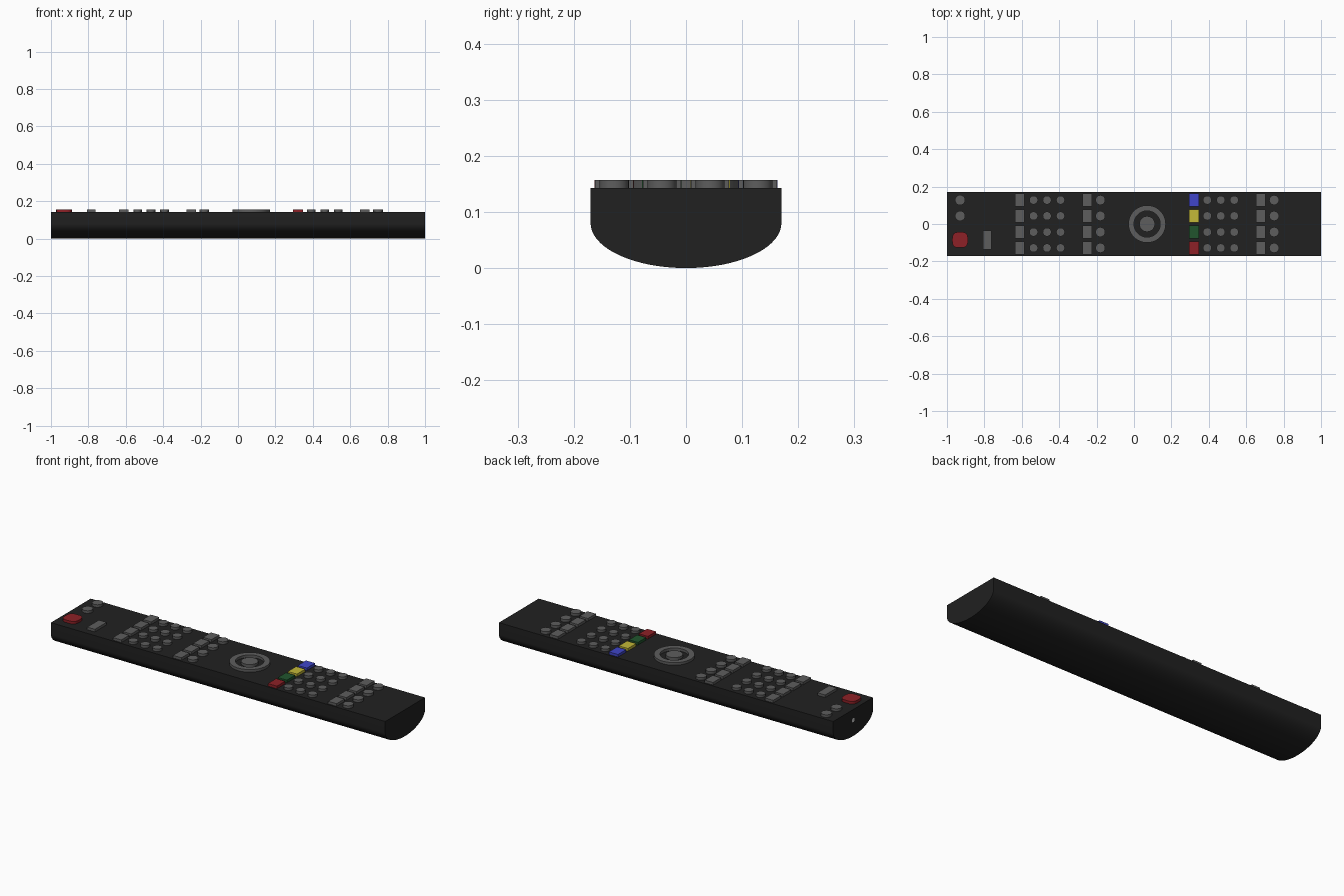
import bpy, bmesh, math

if "Cube" in bpy.data.objects:
    bpy.data.objects.remove(bpy.data.objects["Cube"])

TOP, BTN_TOP, BTN_LOW = 0.143, 0.157, 0.138


def material(name, rgb):
    m = bpy.data.materials.new(name)
    m.diffuse_color = (*rgb, 1)
    m.use_nodes = True
    m.node_tree.nodes["Principled BSDF"].inputs["Base Color"].default_value = m.diffuse_color
    return m


BLACK = material("black_plastic", (0.015, 0.015, 0.015))
GREY = material("grey_rubber", (0.11, 0.11, 0.11))
RED = material("red", (0.27, 0.015, 0.02))
GREEN = material("green", (0.015, 0.09, 0.027))
YELLOW = material("yellow", (0.55, 0.48, 0.04))
BLUE = material("blue", (0.05, 0.06, 0.58))
WHITE = material("white", (0.8, 0.8, 0.8))


def finish(bm, name, mat, smooth=True):
    bmesh.ops.recalc_face_normals(bm, faces=bm.faces)
    me = bpy.data.meshes.new(name)
    bm.to_mesh(me)
    bm.free()
    ob = bpy.data.objects.new(name, me)
    bpy.context.collection.objects.link(ob)
    me.materials.append(mat)
    if smooth:
        bpy.ops.object.select_all(action='DESELECT')
        ob.select_set(True)
        bpy.context.view_layer.objects.active = ob
        bpy.ops.object.shade_smooth_by_angle(angle=math.radians(35))
    return ob


def prism(name, outline, vec, mat, smooth=True):
    """Extrude a closed 3D outline along vec."""
    bm = bmesh.new()
    face = bm.faces.new([bm.verts.new(p) for p in outline])
    ext = bmesh.ops.extrude_face_region(bm, geom=[face], use_keep_orig=True)
    moved = [g for g in ext["geom"] if isinstance(g, bmesh.types.BMVert)]
    bmesh.ops.translate(bm, verts=moved, vec=vec)
    return finish(bm, name, mat, smooth)


def ellipse(x, y, r, n=32, power=1.0):
    """Circle outline; power below 1 makes it squarer."""
    pts = []
    for i in range(n):
        a = math.tau * i / n
        c, s = math.cos(a), math.sin(a)
        pts.append((x + r * math.copysign(abs(c) ** power, c),
                    y + r * math.copysign(abs(s) ** power, s), BTN_LOW))
    return pts


def round_button(name, x, y, r, mat=GREY, power=1.0):
    return prism(name, ellipse(x, y, r, power=power), (0, 0, BTN_TOP - BTN_LOW), mat)


def box_button(name, x, y, w, d, mat=GREY):
    pts = [(x + sx * w / 2, y + sy * d / 2, BTN_LOW)
           for sx, sy in ((-1, -1), (1, -1), (1, 1), (-1, 1))]
    return prism(name, pts, (0, 0, BTN_TOP - BTN_LOW), mat, smooth=False)


# body: flat top, straight upper sides, elliptical underside
N = 40
profile = [(-1, -0.17, TOP)]
profile += [(-1, -0.17 * math.cos(math.pi * i / N), 0.08 - 0.08 * math.sin(math.pi * i / N))
            for i in range(N + 1)]
profile.append((-1, 0.17, TOP))
prism("body", profile, (2, 0, 0), BLACK)

# power end
round_button("power_button", -0.93, -0.085, 0.042, RED, power=0.65)
for y in (0.128, 0.043):
    round_button("mode_button", -0.93, y, 0.027)
box_button("source_button", -0.785, -0.085, 0.046, 0.1)

# button rows across the width
ROWS = (-0.128, -0.043, 0.043, 0.128)
for y, colour in zip(ROWS, (RED, GREEN, YELLOW, BLUE)):
    for x in (-0.61, -0.25, 0.678):
        box_button("square_button", x, y, 0.05, 0.068)
    box_button("colour_button", 0.32, y, 0.054, 0.07, colour)
    for start in (-0.537, 0.392):
        for i in range(3):
            round_button("number_button", start + 0.072 * i, y, 0.023)
    for x in (-0.18, 0.749):
        round_button("function_button", x, y, 0.026)

# navigation ring and centre button
bm = bmesh.new()
loops = [[bm.verts.new((0.07 + r * math.cos(math.tau * i / 48), r * math.sin(math.tau * i / 48), z))
          for i in range(48)]
         for r, z in ((0.1, BTN_LOW), (0.1, BTN_TOP), (0.07, BTN_TOP), (0.07, BTN_LOW))]
for k in range(4):
    a, b = loops[k], loops[(k + 1) % 4]
    for i in range(48):
        j = (i + 1) % 48
        bm.faces.new((a[i], a[j], b[j], b[i]))
finish(bm, "navigation_ring", GREY)
round_button("ok_button", 0.07, 0, 0.042)

# infrared emitter in the end face
emitter = [(-1.001, 0.011 * math.cos(math.tau * i / 20), 0.086 + 0.011 * math.sin(math.tau * i / 20))
           for i in range(20)]
prism("infrared_emitter", emitter, (0.01, 0, 0), WHITE)
